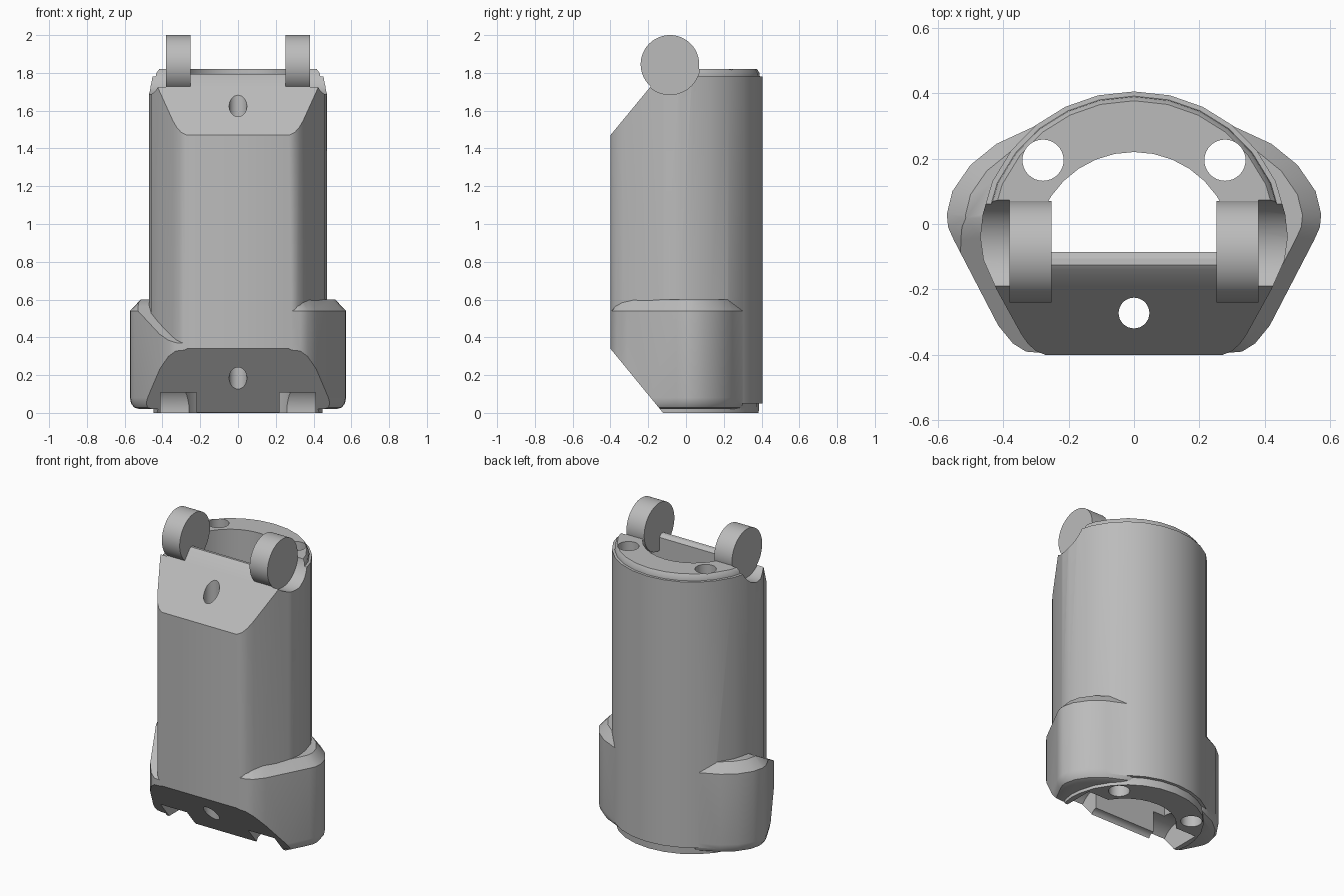
import bpy, bmesh, math
from mathutils import Matrix

cube = bpy.data.objects.get("Cube")
if cube:
    bpy.data.objects.remove(cube)

grey = bpy.data.materials.new("plain_grey")
grey.use_nodes = True
grey.diffuse_color = (0.5, 0.5, 0.5, 1)
grey.node_tree.nodes["Principled BSDF"].inputs["Base Color"].default_value = (0.5, 0.5, 0.5, 1)


def finish(name, bm):
    bmesh.ops.recalc_face_normals(bm, faces=bm.faces)
    mesh = bpy.data.meshes.new(name)
    bm.to_mesh(mesh)
    bm.free()
    mesh.materials.append(grey)
    ob = bpy.data.objects.new(name, mesh)
    bpy.context.collection.objects.link(ob)
    return ob


def loft(name, outline, levels):
    """Stack scaled copies of an outline; levels are (height, scale)."""
    bm = bmesh.new()
    rings = [[bm.verts.new((x * s, y * s, z)) for x, y in outline] for z, s in levels]
    n = len(outline)
    for a, b in zip(rings, rings[1:]):
        for i in range(n):
            j = (i + 1) % n
            bm.faces.new((a[i], a[j], b[j], b[i]))
    bm.faces.new(rings[0][::-1])
    bm.faces.new(rings[-1])
    return finish(name, bm)


def side_prism(name, points, x0, x1):
    """Extrude a (y, z) profile along x."""
    bm = bmesh.new()
    a = [bm.verts.new((x0, y, z)) for y, z in points]
    b = [bm.verts.new((x1, y, z)) for y, z in points]
    bm.faces.new(a)
    bm.faces.new(b)
    for i in range(len(a)):
        j = (i + 1) % len(a)
        bm.faces.new((a[i], a[j], b[j], b[i]))
    return finish(name, bm)


def cylinder(name, centre, radius, depth, axis="Z", segments=48):
    bm = bmesh.new()
    matrix = Matrix.Translation(centre)
    if axis == "X":
        matrix = matrix @ Matrix.Rotation(math.pi / 2, 4, "Y")
    bmesh.ops.create_cone(bm, cap_ends=True, segments=segments, radius1=radius,
                          radius2=radius, depth=depth, matrix=matrix)
    return finish(name, bm)


def combine(target, tool, operation):
    mod = target.modifiers.new(tool.name, "BOOLEAN")
    mod.operation = operation
    mod.solver = "EXACT"
    mod.object = tool
    bpy.context.view_layer.update()
    graph = bpy.context.evaluated_depsgraph_get()
    result = bpy.data.meshes.new_from_object(target.evaluated_get(graph))
    target.modifiers.clear()
    target.data = result
    bpy.data.objects.remove(tool)


def mirrored(half):
    return half + [(-x, y) for x, y in reversed(half) if x > 0.001]


# Main sleeve: flat front, slanted sides, rounded back with stepped rims
body_half = [(0.27, -0.4), (0.3, -0.388), (0.325, -0.365), (0.345, -0.336), (0.42, -0.2),
             (0.46, -0.11), (0.47, -0.04), (0.462, 0.03), (0.433, 0.13), (0.375, 0.225),
             (0.3, 0.302), (0.21, 0.358), (0.11, 0.393), (0, 0.405)]
body = loft("sleeve_body", mirrored(body_half),
            [(0, 0.95), (0.05, 0.955), (0.051, 1), (1.78, 1), (1.781, 0.965),
             (1.80, 0.96), (1.82, 0.93)])

# Flared foot with bevelled top and rounded base
foot_half = [(0.27, -0.395), (0.33, -0.39), (0.37, -0.365), (0.415, -0.31), (0.55, -0.05),
             (0.568, -0.01), (0.572, 0.03), (0.555, 0.1), (0.5, 0.18), (0.42, 0.245), (0.29, 0.305)]
foot = loft("foot", mirrored(foot_half),
            [(0.02, 0.91), (0.028, 0.96), (0.05, 0.99), (0.08, 1), (0.54, 1), (0.6, 0.9)])
combine(foot, side_prism("foot_slope", [(0.02, 0.601), (-0.5, 0.31), (-0.5, 0.8), (0.02, 0.8)],
                         -0.8, 0), "DIFFERENCE")
combine(body, foot, "UNION")

# Sloped front at the top (with rounded lip) and at the bottom
combine(body, side_prism("top_slope", [(-0.6, 1.226), (-0.4, 1.47), (-0.14, 1.785), (-0.125, 1.795),
                                       (-0.105, 1.793), (-0.083, 1.775), (-0.083, 2), (-0.6, 2)],
                         -0.8, 0.8), "DIFFERENCE")
combine(body, side_prism("bottom_slope", [(-0.6, 0.584), (-0.4, 0.34), (-0.105, -0.02), (-0.6, -0.02)],
                         -0.8, 0.8), "DIFFERENCE")

# Half-round central bore
bore = [(0.305 * math.cos(math.pi * i / 16), -0.085 + 0.305 * math.sin(math.pi * i / 16))
        for i in range(17)]
combine(body, loft("bore", bore, [(-0.1, 1), (2.1, 1)]), "DIFFERENCE")

# Vertical screw holes
for x, y, r in ((0, -0.272, 0.047), (-0.278, 0.195, 0.063), (0.278, 0.195, 0.063)):
    combine(body, cylinder("screw_hole", (x, y, 1), r, 2.4, segments=32), "DIFFERENCE")

# Hinge sockets at both ends and the groove beneath the lip
for side in (-1, 1):
    combine(body, cylinder("upper_socket", (side * 0.51, -0.085, 1.845), 0.16, 0.26, "X"), "DIFFERENCE")
    combine(body, cylinder("lower_socket", (side * 0.315, -0.085, 0.01), 0.16, 0.19, "X"), "DIFFERENCE")
combine(body, cylinder("lip_groove", (0, -0.085, -0.01), 0.04, 0.5, "X"), "DIFFERENCE")

# Hinge knuckles
parts = [body]
for side, label in ((1, "left"), (-1, "right")):
    parts.append(cylinder(label + "_knuckle", (side * 0.316, -0.085, 1.845), 0.155, 0.128, "X", 64))

for ob in parts:
    bpy.ops.object.select_all(action="DESELECT")
    ob.select_set(True)
    bpy.context.view_layer.objects.active = ob
    bpy.ops.object.shade_smooth_by_angle(angle=math.radians(30))
